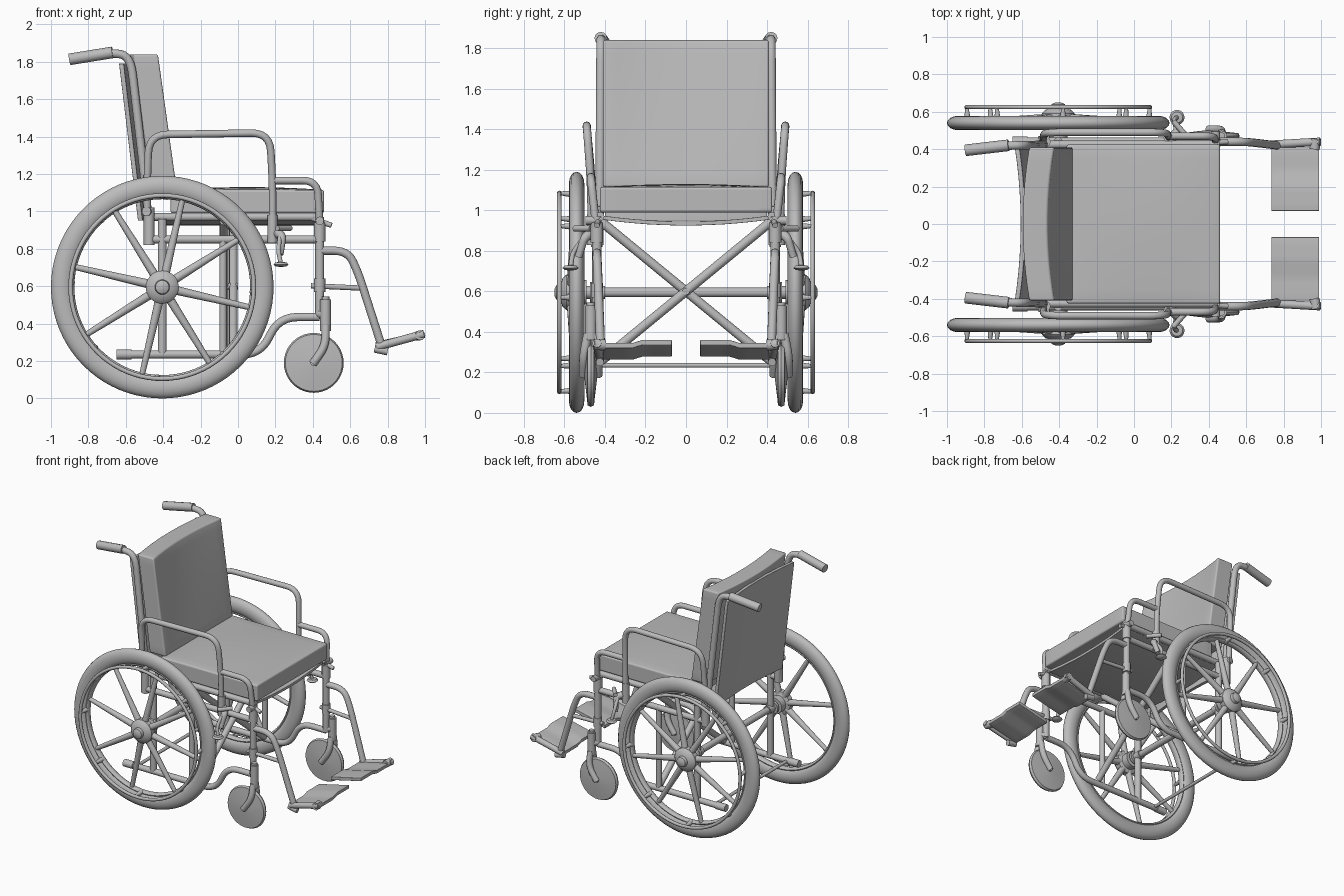
import bpy, bmesh, math
from mathutils import Vector

if "Cube" in bpy.data.objects:
    bpy.data.objects.remove(bpy.data.objects["Cube"])

grey = bpy.data.materials.new("plain grey")
grey.diffuse_color = (0.5, 0.5, 0.5, 1)
grey.use_nodes = True
grey.node_tree.nodes["Principled BSDF"].inputs["Base Color"].default_value = grey.diffuse_color


def add_mesh(name, bm):
    bmesh.ops.remove_doubles(bm, verts=bm.verts, dist=1e-5)
    bmesh.ops.recalc_face_normals(bm, faces=bm.faces)
    me = bpy.data.meshes.new(name)
    bm.to_mesh(me)
    bm.free()
    me.materials.append(grey)
    ob = bpy.data.objects.new(name, me)
    bpy.context.collection.objects.link(ob)
    return ob


def fillet(pts, r):
    """Round the inner corners of a path."""
    pts = [Vector(p) for p in pts]
    out = [pts[0]]
    for a, b, c in zip(pts, pts[1:], pts[2:]):
        p = b + (a - b).normalized() * min(r, (a - b).length * .49)
        q = b + (c - b).normalized() * min(r, (c - b).length * .49)
        for i in range(7):
            t = i / 6
            out.append(p * (1 - t) ** 2 + b * 2 * t * (1 - t) + q * t * t)
    return out + [pts[-1]]


def tube(name, pts, rad, bend=.07, end=1.0):
    """Round tube along a path; end scales the radius at the far end."""
    path = fillet(pts, bend)
    cu = bpy.data.curves.new(name, 'CURVE')
    cu.dimensions = '3D'
    cu.bevel_depth = rad
    cu.bevel_resolution = 4
    cu.use_fill_caps = True
    sp = cu.splines.new('POLY')
    sp.points.add(len(path) - 1)
    for i, (p, v) in enumerate(zip(sp.points, path)):
        p.co = (*v, 1)
        p.radius = 1 + (end - 1) * i / (len(path) - 1)
    cu.materials.append(grey)
    ob = bpy.data.objects.new(name, cu)
    bpy.context.collection.objects.link(ob)
    return ob


def lathe(name, prof, centre, axis='Y', closed=False, steps=64):
    """Revolve (radius, offset) pairs about an axis through the centre."""
    bm = bmesh.new()
    rings = []
    for i in range(steps):
        a = math.tau * i / steps
        u, v = math.cos(a), math.sin(a)
        rings.append([bm.verts.new(Vector(centre) + (Vector((r * u, h, r * v)) if axis == 'Y'
                      else Vector((r * u, r * v, h)))) for r, h in prof])
    n = len(prof)
    for i in range(steps):
        a, b = rings[i], rings[(i + 1) % steps]
        for j in range(n if closed else n - 1):
            k = (j + 1) % n
            bm.faces.new((a[j], a[k], b[k], b[j]))
    return add_mesh(name, bm)


def oval(r, ar, ah, n=16, h=0):
    return [(r + ar * math.cos(math.tau * i / n), h + ah * math.sin(math.tau * i / n)) for i in range(n)]


def pad(name, lo, hi, bevel, shape=None, cuts=10):
    """Rounded box between two corners, bent by an optional shape rule."""
    bm = bmesh.new()
    bmesh.ops.create_cube(bm, size=1)
    bmesh.ops.subdivide_edges(bm, edges=bm.edges, cuts=cuts, use_grid_fill=True)
    for v in bm.verts:
        v.co = Vector(lo[i] + (hi[i] - lo[i]) * (v.co[i] + .5) for i in range(3))
        if shape:
            v.co = shape(v.co)
    ob = add_mesh(name, bm)
    m = ob.modifiers.new("rounding", 'BEVEL')
    m.width, m.segments, m.limit_method, m.angle_limit = bevel, 4, 'ANGLE', math.radians(50)
    return ob


# Seat cushion with a slightly domed top, and the sagging sling beneath
def dome(c):
    k = max(0, 1 - (c.y / .42) ** 2) * max(0, 1 - ((c.x - .05) / .41) ** 2)
    return Vector((c.x, c.y, c.z + (.015 * k if c.z > 1.05 else 0)))


pad("seat_cushion", (-.36, -.425, .99), (.46, .425, 1.115), .035, dome)
pad("seat_sling", (-.42, -.42, .955), (.43, .42, .975), .006,
    lambda c: Vector((c.x, c.y, c.z - .03 * (1 - (c.y / .42) ** 2))))


# Backrest cushion and sling, leaning back and hollowed toward the top
def lean(c):
    t = (c.z - 1.1) / .73
    return Vector((c.x - .1 * t - .035 * max(t, 0) * (1 - (c.y / .41) ** 2), c.y, c.z))


pad("backrest_cushion", (-.46, -.41, 1.115), (-.325, .41, 1.84), .035, lean)
pad("backrest_sling", (-.535, -.4, .95), (-.51, .4, 1.79), .008,
    lambda c: Vector((c.x - .1 * (c.z - .95) / .83 + .03 * (1 - (c.y / .4) ** 2), c.y, c.z)))

WX, WZ = -.405, .595      # rear axle position

for s, side in ((1, "left"), (-1, "right")):
    def T(name, pts, rad, bend=.07, end=1.0):
        return tube(f"{side}_{name}", [(x, y * s, z) for x, y, z in pts], rad, bend, end)

    def L(name, prof, c, axis='Y', closed=False, steps=64):
        if axis == 'Y':
            prof = [(r, h * s) for r, h in prof]
        return lathe(f"{side}_{name}", prof, (c[0], c[1] * s, c[2]), axis, closed, steps)

    # Rear wheel: tyre, rim, hand rim, hub, spokes
    hub = (WX, .54, WZ)
    L("tyre", oval(.537, .058, .038), hub, closed=True, steps=80)
    L("rim", oval(.484, .014, .024, 12), hub, closed=True, steps=80)
    L("hand_rim", oval(.49, .012, .012, 10), (WX, .625, WZ), closed=True, steps=80)
    L("hub", [(0, -.05), (.06, -.05), (.06, .0), (.088, .01), (.088, .05), (.07, .07), (.04, .078),
              (.036, .1), (.02, .108), (0, .11)], hub, steps=32)
    for i in range(8):
        a = math.radians(32 + 45 * i)
        u, w = math.cos(a), math.sin(a)
        T("spoke", [(WX + .06 * u, .565, WZ + .06 * w), (WX + .48 * u, .545, WZ + .48 * w)], .024, end=.65)
        b = a + math.radians(10)
        u, w = math.cos(b), math.sin(b)
        T("hand_rim_stud", [(WX + .485 * u, .55, WZ + .485 * w), (WX + .49 * u, .625, WZ + .49 * w)], .018, end=.5)
    T("axle_stub", [(WX, .40, WZ), (WX, .52, WZ)], .032)
    T("axle_nut", [(WX, .455, WZ), (WX, .475, WZ)], .05)

    # Caster wheel, fork and stem
    L("caster_wheel", [(0, -.03), (.03, -.03), (.13, -.018), (.152, -.016), (.16, 0), (.152, .016),
                       (.13, .018), (.03, .03), (0, .03)], (.405, .47, .19), steps=40)
    for d in (-.036, .036):
        T("caster_fork", [(.468, .47 + d * .4, .39), (.468, .47 + d, .28), (.40, .47 + d, .185)], .022, .1)
    T("caster_bolt", [(.405, .425, .19), (.405, .515, .19)], .018)
    T("caster_stem", [(.468, .47, .36), (.468, .47, .53)], .029)
    T("caster_cap", [(.468, .47, .52), (.468, .47, .545)], .02)
    T("stem_bracket", [(.468, .47, .45), (.435, .44, .45)], .026)

    # Side frame tubes
    T("seat_rail", [(-.47, .425, .97), (.45, .425, .97)], .022)
    T("middle_rail", [(-.47, .44, .85), (.43, .44, .85)], .022)
    T("front_post", [(.437, .44, .97), (.437, .44, .43)], .024)
    T("front_post_sleeve", [(.437, .44, .94), (.437, .44, .84)], .031)
    T("lower_rail", [(.437, .44, .435), (.22, .44, .435), (.12, .44, .235), (-.62, .44, .235)], .022, .1)
    T("lower_rail_tip", [(-.57, .44, .235), (-.65, .44, .235)], .027)
    T("axle_post", [(-.405, .44, .96), (-.405, .44, .235)], .024)
    T("middle_post", [(-.08, .44, .86), (-.08, .44, .235)], .02)
    T("seat_bolt", [(.39, .43, .965), (.50, .44, .925)], .014)

    # Back post with push handle and grip
    T("back_post", [(-.475, .43, .83), (-.49, .425, 1.1), (-.575, .42, 1.83), (-.68, .42, 1.85),
                    (-.89, .395, 1.815)], .023, .1)
    T("handle_grip", [(-.67, .421, 1.85), (-.90, .394, 1.813)], .031)
    T("back_post_socket", [(-.475, .44, .82), (-.475, .44, 1.02)], .029)
    T("back_clamp", [(-.475, .42, 1.0), (-.49, .475, 1.0)], .025)

    # Armrest loop and front step
    T("armrest", [(-.485, .455, .98), (-.485, .47, 1.2), (-.475, .49, 1.41), (.17, .49, 1.42),
                  (.185, .47, 1.15), (.185, .465, .92)], .02, .1)
    T("armrest_step", [(.185, .47, 1.165), (.425, .47, 1.165), (.437, .445, .93)], .02, .08)
    T("armrest_socket", [(.185, .462, .98), (.185, .462, .83)], .027)
    T("armrest_front_clip", [(.437, .42, .95), (.437, .495, .95)], .022)

    # Brake
    T("brake_body", [(.19, .45, .89), (.24, .50, .87), (.225, .53, .77)], .026, .03, .7)
    T("brake_lever", [(.225, .50, .87), (.215, .56, .79), (.23, .57, .715)], .012, .03)
    L("brake_knob", [(0, -.012), (.028, -.01), (.04, 0), (.03, .012), (0, .016)], (.23, .57, .715), 'Z', steps=20)
    T("brake_bar", [(.28, .47, .91), (.21, .55, .91)], .015)

    # Footrest hanger and footplate
    T("hanger", [(.43, .44, .79), (.585, .44, .79), (.64, .435, .68), (.765, .42, .29)], .022, .09)
    T("hanger_brace", [(.39, .44, .602), (.655, .43, .59)], .014)
    T("hanger_clip", [(.437, .44, .64), (.437, .44, .57)], .03)
    T("footplate_heel", [(.73, .425, .265), (.80, .425, .25)], .02)
    T("footplate_hinge", [(.74, .425, .275), (.995, .44, .345)], .022)
    T("footplate_pin", [(.965, .40, .335), (.975, .455, .338)], .027)
    ys = sorted((.07 * s, .41 * s))
    pad(f"{side}_footplate", (.735, ys[0], .262), (.99, ys[1], .287), .011,
        lambda c: Vector((c.x, c.y, c.z + (c.x - .735) * .23 + .015 * (abs(c.y) < .24))), 6)

    # Cross brace, one diagonal per side
    x = -.05 + .025 * s
    T("cross_brace", [(x, -.42, .255), (x, .42, .945)], .023)

# Cross members
tube("axle_bar", [(WX, -.44, WZ), (WX, .44, WZ)], .024)
tube("rear_tie_bar", [(-.55, -.44, .235), (-.55, .44, .235)], .012)
tube("cross_pivot", [(-.1, 0, .6), (0, 0, .6)], .018)

# Turn tubes into meshes and smooth everything
bpy.ops.object.select_all(action='SELECT')
bpy.context.view_layer.objects.active = bpy.context.collection.objects[0]
bpy.ops.object.convert(target='MESH')
bpy.ops.object.shade_smooth_by_angle(angle=math.radians(40))
